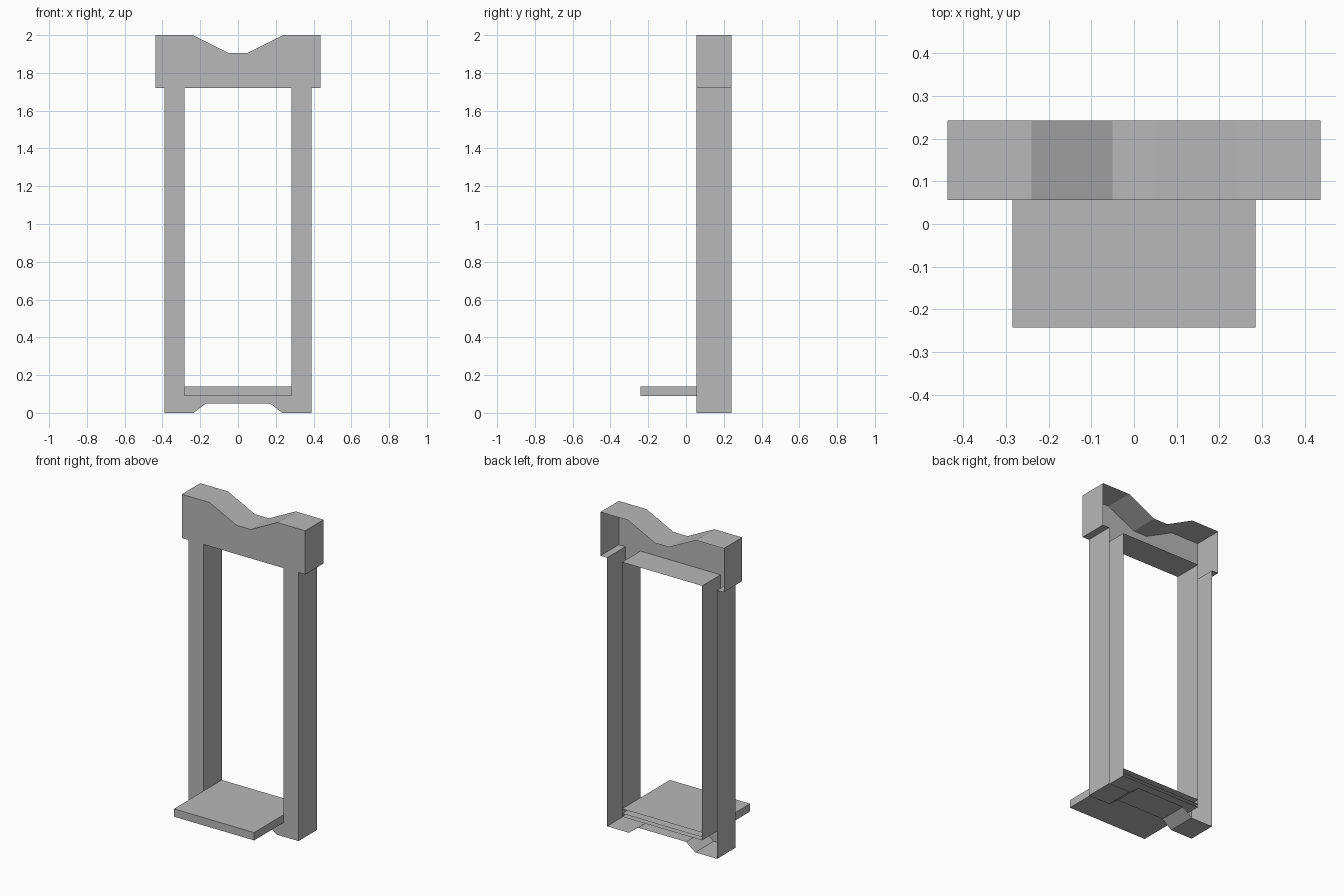
import bpy, bmesh
from mathutils import Matrix

cube = bpy.data.objects.get("Cube")
if cube:
    bpy.data.objects.remove(cube, do_unlink=True)

FRONT, BACK = 0.056, 0.242          # frame depth
TRAY_FRONT = -0.242
INNER, OUTER, CAP = 0.284, 0.39, 0.437   # half widths
SILL, LINTEL = 0.11, 1.72           # opening heights

grey = bpy.data.materials.new("plain grey")
grey.use_nodes = True
colour = (0.48, 0.48, 0.48, 1)
grey.diffuse_color = colour
grey.node_tree.nodes["Principled BSDF"].inputs["Base Color"].default_value = colour


def make_object(name, bm):
    mesh = bpy.data.meshes.new(name)
    bm.to_mesh(mesh)
    bm.free()
    mesh.materials.append(grey)
    obj = bpy.data.objects.new(name, mesh)
    bpy.context.collection.objects.link(obj)
    return obj


def frame_part(name, outline, walls):
    """Half a front panel with returns along chosen edges, open behind, mirrored."""
    bm = bmesh.new()
    front = [bm.verts.new((x, FRONT, z)) for x, z in outline]
    back = [bm.verts.new((x, BACK, z)) for x, z in outline]
    bm.faces.new(front)
    for i in walls:
        j = (i + 1) % len(outline)
        bm.faces.new((front[i], back[i], back[j], front[j]))
    bmesh.ops.delete(bm, geom=[v for v in bm.verts if not v.link_faces], context='VERTS')
    obj = make_object(name, bm)
    mirror = obj.modifiers.new("mirror", 'MIRROR')
    mirror.use_clip = True
    return obj


# Header with the dipped top; open where the posts run up into it
frame_part("header", [(0, LINTEL), (INNER, LINTEL), (OUTER, LINTEL), (CAP, LINTEL),
                      (CAP, 2), (0.24, 2), (0.05, 1.905), (0, 1.905)],
           (0, 2, 3, 4, 5, 6))

# Pair of posts
frame_part("posts", [(INNER, SILL), (OUTER, SILL), (OUTER, LINTEL), (INNER, LINTEL)], (1, 3))

# Base with feet and a raised notch between them
frame_part("base", [(0, 0.05), (0.17, 0.05), (0.235, 0), (OUTER, 0),
                    (OUTER, SILL), (INNER, SILL), (0, SILL)], (0, 1, 2, 3, 5))

# Shelf running through the opening, open at the back
bm = bmesh.new()
size = Matrix.Diagonal((2 * INNER, BACK - TRAY_FRONT, 0.05, 1))
bmesh.ops.create_cube(bm, size=1, matrix=Matrix.Translation((0, 0, 0.115)) @ size)
bm.normal_update()
bmesh.ops.delete(bm, geom=[f for f in bm.faces if f.normal.y > 0.5], context='FACES')
make_object("shelf", bm)
